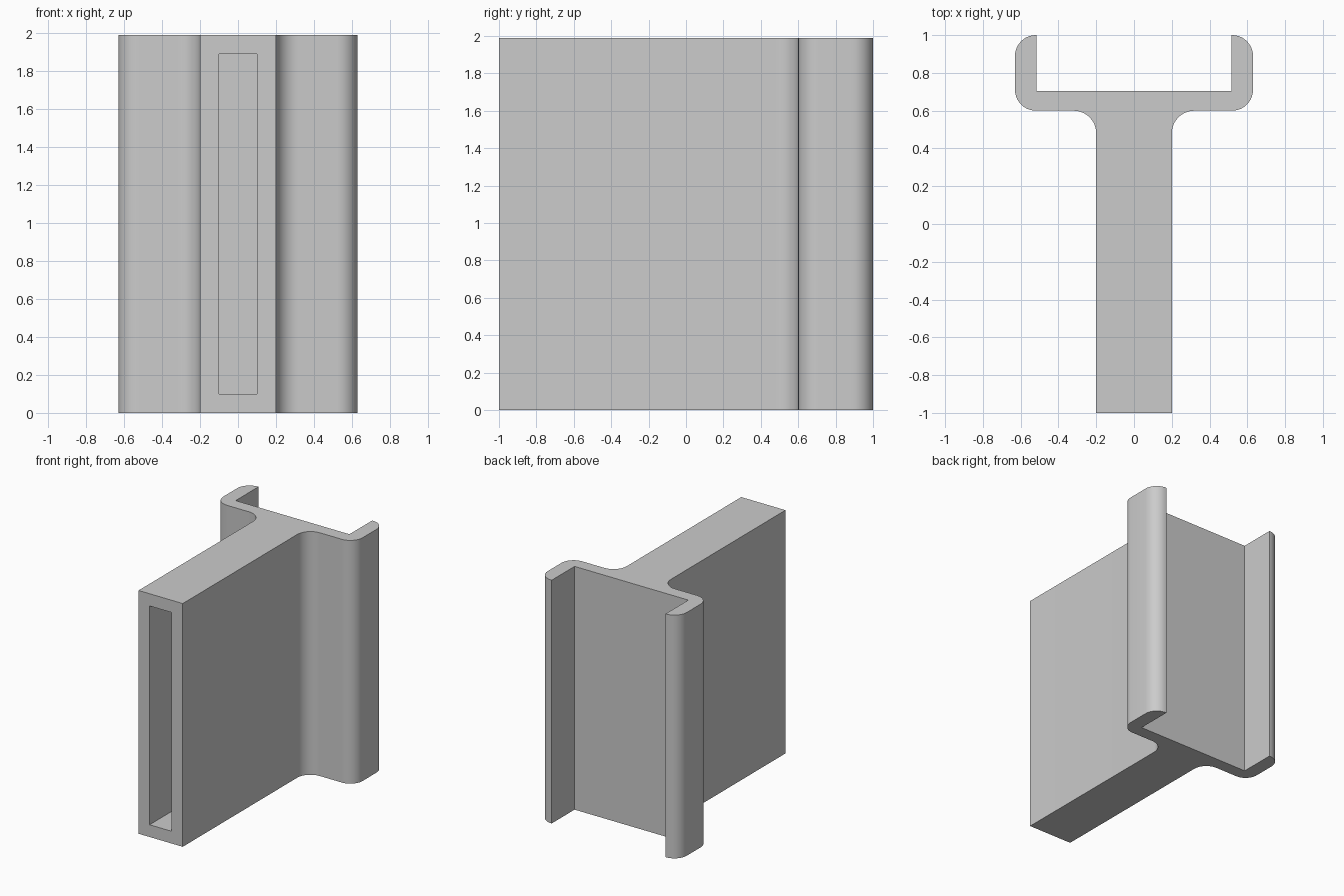
import bpy, bmesh
from math import sin, cos, radians

if "Cube" in bpy.data.objects:
    bpy.data.objects.remove(bpy.data.objects["Cube"])

HEIGHT = 1.99
WALL = 0.1
PLATE_Y = 0.6


def arc(cx, cy, r, a0, a1, n=10):
    """Points on a circular arc, angles in degrees."""
    angles = [radians(a0 + (a1 - a0) * i / n) for i in range(n + 1)]
    return [(cx + r * cos(a), cy + r * sin(a)) for a in angles]


# Right half of the cross-section: stem, fillet, rounded channel flange
half = [(0.2, -1.0)]
half += arc(0.32, PLATE_Y - 0.12, 0.12, 180, 90)
half += arc(0.52, PLATE_Y + 0.11, 0.11, -90, 0)
half += arc(0.52, 0.89, 0.11, 0, 90)
half += [(0.515, 1.0), (0.515, 0.705)]
profile = half + [(-x, y) for x, y in reversed(half)]

# Extrude the section upwards
bm = bmesh.new()
base = bm.faces.new([bm.verts.new((x, y, 0)) for x, y in profile])
top = bmesh.ops.extrude_face_region(bm, geom=[base], use_keep_orig=True)["geom"]
bmesh.ops.translate(bm, vec=(0, 0, HEIGHT),
                    verts=[v for v in top if isinstance(v, bmesh.types.BMVert)])
bmesh.ops.recalc_face_normals(bm, faces=bm.faces)

# Hollow the stem from its front face back to the plate
front = next(f for f in bm.faces if all(v.co.y < -0.99 for v in f.verts))
bmesh.ops.inset_region(bm, faces=[front], thickness=WALL, use_even_offset=True)
pocket = bmesh.ops.extrude_discrete_faces(bm, faces=[front])["faces"][0]
for v in pocket.verts:
    v.co.y = PLATE_Y

mesh = bpy.data.meshes.new("channel_bracket")
bm.to_mesh(mesh)
bm.free()
bracket = bpy.data.objects.new("channel_bracket", mesh)
bpy.context.collection.objects.link(bracket)

# Smooth rounded corners, crisp edges elsewhere
bpy.context.view_layer.objects.active = bracket
bracket.select_set(True)
bpy.ops.object.shade_smooth_by_angle(angle=radians(30))
